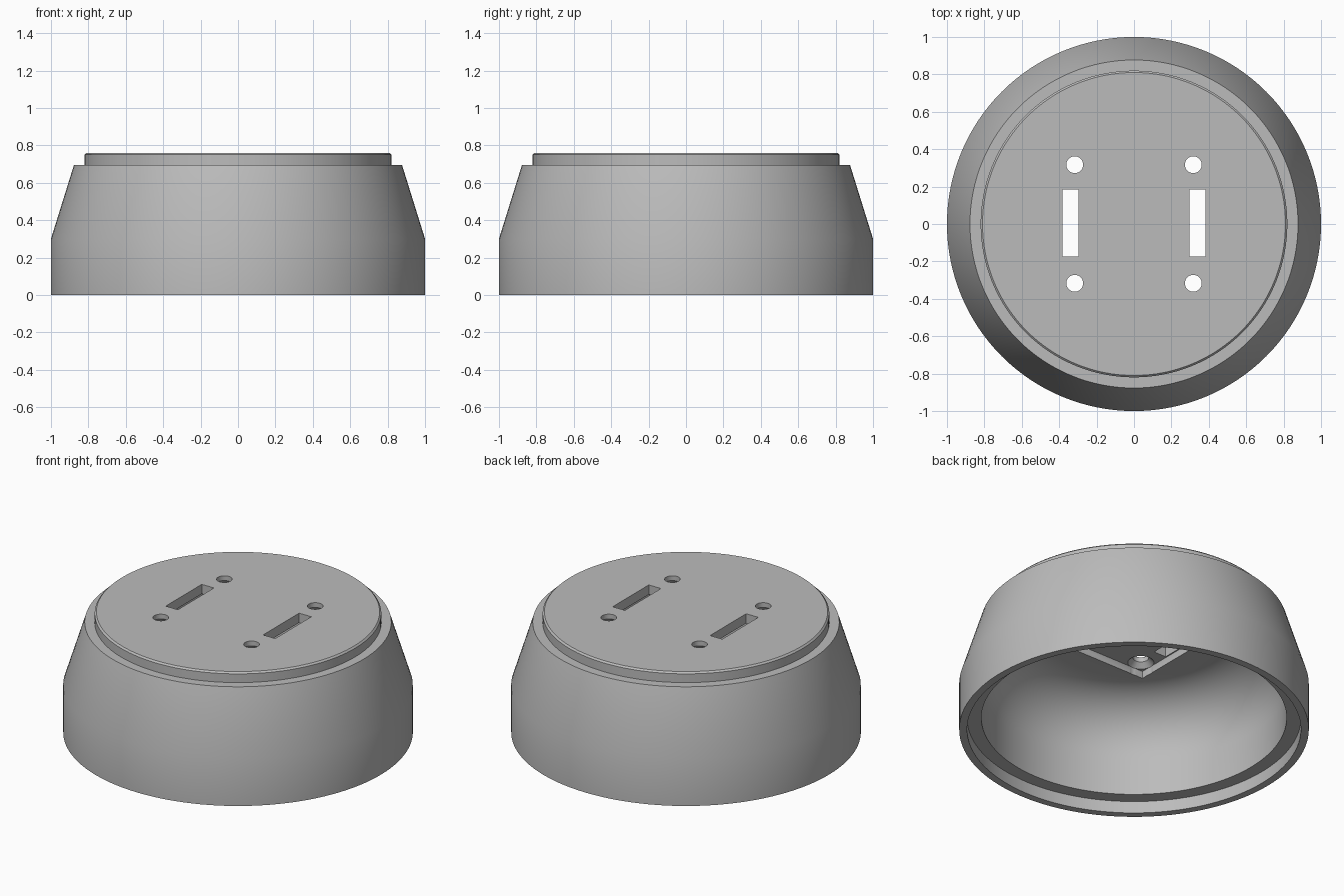
import bpy
import bmesh
from math import cos, sin, pi, radians
from mathutils import Matrix

if "Cube" in bpy.data.objects:
    bpy.data.objects.remove(bpy.data.objects["Cube"], do_unlink=True)

grey = bpy.data.materials.new("plain grey")
grey.use_nodes = True
grey.diffuse_color = (0.5, 0.5, 0.5, 1)
grey.node_tree.nodes["Principled BSDF"].inputs["Base Color"].default_value = (0.5, 0.5, 0.5, 1)


def finish(name, bm):
    bmesh.ops.recalc_face_normals(bm, faces=bm.faces[:])
    mesh = bpy.data.meshes.new(name)
    bm.to_mesh(mesh)
    bm.free()
    mesh.materials.append(grey)
    obj = bpy.data.objects.new(name, mesh)
    bpy.context.collection.objects.link(obj)
    return obj


def lathe(name, profile, steps=128):
    """Revolve (radius, height) points that start and end on the axis."""
    bm = bmesh.new()
    verts = [bm.verts.new((r, 0, z)) for r, z in profile]
    edges = [bm.edges.new(pair) for pair in zip(verts, verts[1:])]
    bmesh.ops.spin(bm, geom=verts + edges, cent=(0, 0, 0), axis=(0, 0, 1),
                   angle=2 * pi, steps=steps, use_merge=True)
    bmesh.ops.remove_doubles(bm, verts=bm.verts[:], dist=1e-5)
    return finish(name, bm)


def box(name, centre, size):
    bm = bmesh.new()
    bmesh.ops.create_cube(bm, size=1, matrix=Matrix.Translation(centre) @ Matrix.Diagonal((*size, 1)))
    return finish(name, bm)


def cut(target, cutter):
    cutter.hide_render = True
    mod = target.modifiers.new("cut", "BOOLEAN")
    mod.operation = "DIFFERENCE"
    mod.solver = "EXACT"
    mod.object = cutter
    bpy.context.view_layer.objects.active = target
    bpy.ops.object.modifier_apply(modifier=mod.name)
    bpy.data.objects.remove(cutter, do_unlink=True)


# Hollow round base: stepped lid on top, recessed lip below, rounded cavity
outside = [(0, 0.76), (0.81, 0.76), (0.82, 0.75), (0.82, 0.695), (0.877, 0.695), (1, 0.3), (1, 0)]
lip = [(0.955, 0), (0.955, 0.075), (0.873, 0.075)]
cavity = [(0.533 + 0.34 * cos(i * pi / 24), 0.3 + 0.355 * sin(i * pi / 24)) for i in range(13)]
base = lathe("round_base", outside + lip + cavity + [(0, 0.655)])

# Square recess in the ceiling
cut(base, box("recess_cutter", (0, 0, 0.6), (0.78, 0.78, 0.2)))

# Two slots and four countersunk screw holes through the top
for side in (-1, 1):
    cut(base, box("slot_cutter", (side * 0.34, 0.005, 0.75), (0.085, 0.36, 0.3)))
    for end in (-1, 1):
        hole = lathe("hole_cutter", [(0, 0.65), (0.075, 0.65), (0.075, 0.7), (0.045, 0.73),
                                     (0.045, 0.8), (0, 0.8)], 32)
        hole.data.transform(Matrix.Translation((side * 0.317, end * 0.317, 0)))
        cut(base, hole)

bpy.ops.object.select_all(action="DESELECT")
base.select_set(True)
bpy.context.view_layer.objects.active = base
bpy.ops.object.shade_smooth_by_angle(angle=radians(30))
